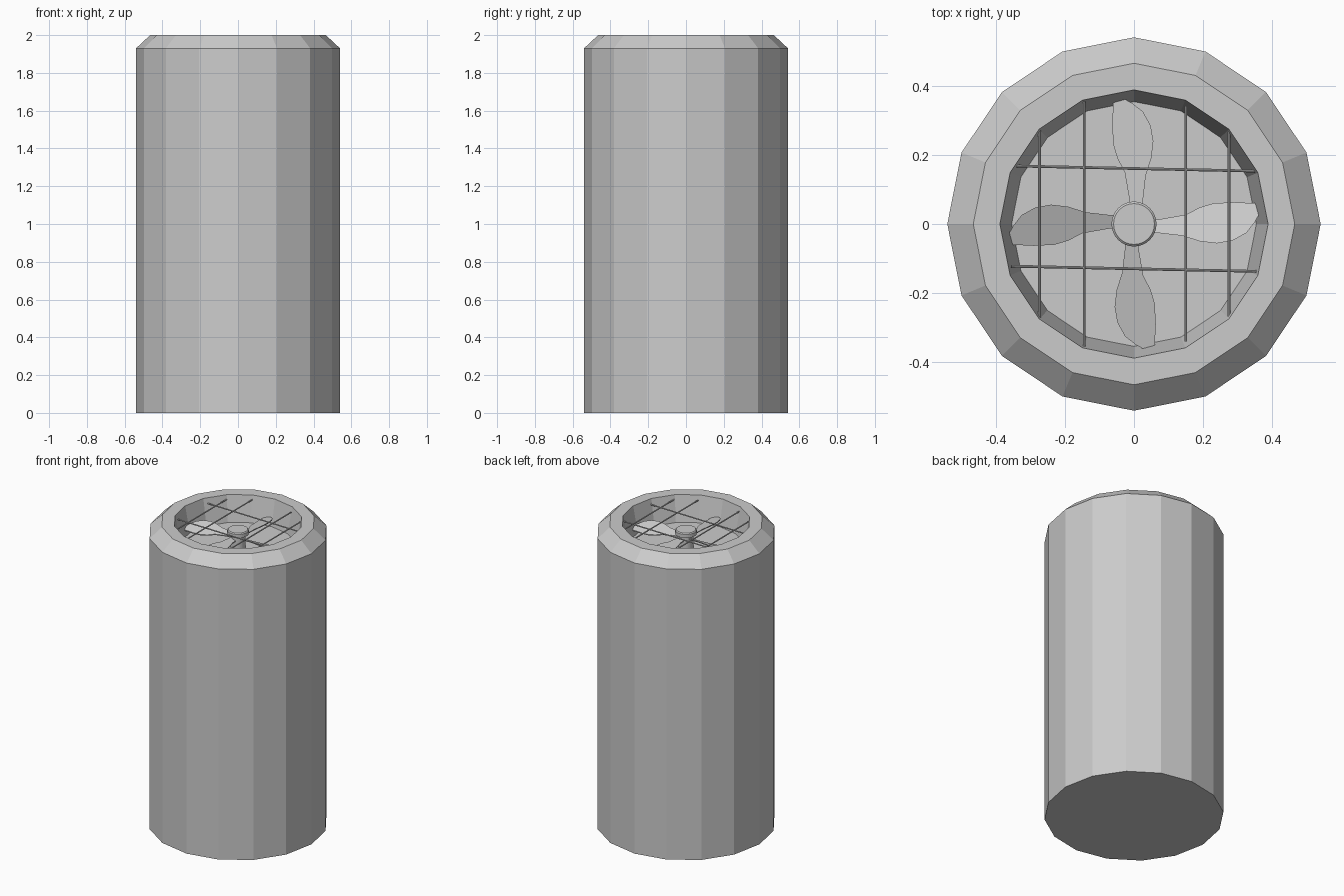
import bpy, bmesh, math
from mathutils import Matrix, Vector

if "Cube" in bpy.data.objects:
    bpy.data.objects.remove(bpy.data.objects["Cube"])


def make_object(name, bm):
    bmesh.ops.recalc_face_normals(bm, faces=bm.faces[:])
    mesh = bpy.data.meshes.new(name)
    bm.to_mesh(mesh)
    bm.free()
    ob = bpy.data.objects.new(name, mesh)
    bpy.context.collection.objects.link(ob)
    return ob


def lathe(name, profile, sides):
    """Stack rings of (radius, z), capped at both ends."""
    bm = bmesh.new()
    rings = []
    for r, z in profile:
        rings.append([bm.verts.new((r * math.cos(2 * math.pi * i / sides),
                                    r * math.sin(2 * math.pi * i / sides), z))
                      for i in range(sides)])
    for a, b in zip(rings, rings[1:]):
        for i in range(sides):
            j = (i + 1) % sides
            bm.faces.new((a[i], a[j], b[j], b[i]))
    bm.faces.new(rings[0])
    bm.faces.new(rings[-1])
    return make_object(name, bm)


def bar(name, p, q, radius=0.004):
    p, q = Vector(p), Vector(q)
    bm = bmesh.new()
    turn = (q - p).to_track_quat('Z', 'Y').to_matrix().to_4x4()
    bmesh.ops.create_cone(bm, cap_ends=True, segments=8, radius1=radius,
                          radius2=radius, depth=(q - p).length,
                          matrix=Matrix.Translation((p + q) / 2) @ turn)
    return make_object(name, bm)


# Casing: 16 flat sides, chamfered rim, tapered recess with a floor
lathe("casing", [(0.54, 0), (0.54, 1.93), (0.465, 2.0),
                 (0.388, 2.0), (0.354, 1.83)], 16)

# Fan hub: shaft with a wider bevelled cap
lathe("fan_hub", [(0.045, 1.83), (0.045, 1.92), (0.065, 1.92),
                  (0.065, 1.944), (0.059, 1.95)], 32)

# Fan blades: one pitched outline, copied round the hub
outline = [(0.03, 0.012), (0.07, 0.013), (0.15, 0.027), (0.19, 0.048),
           (0.23, 0.060), (0.29, 0.063), (0.35, 0.060), (0.365, 0.052),
           (0.366, 0.036), (0.35, 0.006), (0.325, -0.026), (0.285, -0.048),
           (0.24, -0.056), (0.19, -0.050), (0.14, -0.034), (0.07, -0.026),
           (0.03, -0.024)]
slope, thick = math.tan(math.radians(20)), 0.006
for k in range(4):
    bm = bmesh.new()
    low = [bm.verts.new((x, y, 1.89 - slope * y)) for x, y in outline]
    top = [bm.verts.new((x, y, 1.89 + thick - slope * y)) for x, y in outline]
    bm.faces.new(low)
    bm.faces.new(top)
    for i in range(len(outline)):
        j = (i + 1) % len(outline)
        bm.faces.new((low[i], low[j], top[j], top[i]))
    bm.transform(Matrix.Rotation(k * math.pi / 2, 4, 'Z'))
    make_object(f"fan_blade_{k + 1}", bm)

# Guard wires across the opening
for n, (x, y0, y1) in enumerate([(-0.273, -0.27, 0.27), (-0.144, -0.355, 0.36),
                                 (0.150, -0.34, 0.342), (0.275, -0.27, 0.268)]):
    bar(f"guard_wire_long_{n + 1}", (x, y0, 1.97), (x, y1, 1.97))
for n, (y0, y1) in enumerate([(0.168, 0.153), (-0.122, -0.137)]):
    bar(f"guard_wire_cross_{n + 1}", (-0.355, y0, 1.965), (0.357, y1, 1.965))
